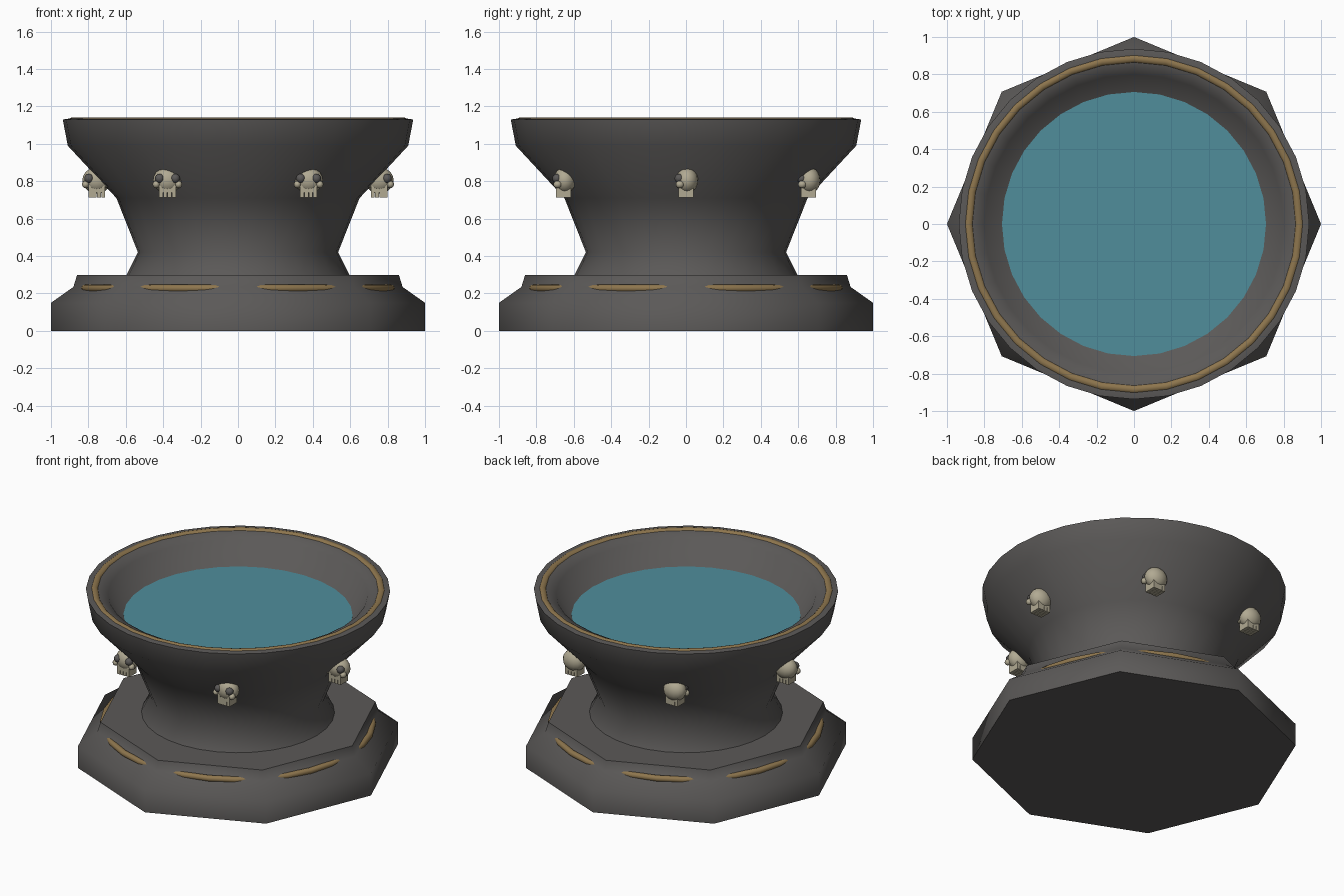
import bpy, bmesh, math
from mathutils import Matrix, Vector

cube = bpy.data.objects.get("Cube")
if cube:
    bpy.data.objects.remove(cube, do_unlink=True)


def material(name, color):
    m = bpy.data.materials.new(name)
    m.use_nodes = True
    rgba = (*color, 1)
    m.diffuse_color = rgba
    m.node_tree.nodes["Principled BSDF"].inputs["Base Color"].default_value = rgba
    return m


STONE = material("dark stone", (0.105, 0.1, 0.097))
GOLD = material("dull gold", (0.27, 0.18, 0.075))
WATER = material("teal water", (0.08, 0.27, 0.33))
BONE = material("bone", (0.44, 0.4, 0.29))


def finish(name, bm, mats, smooth=60):
    bmesh.ops.recalc_face_normals(bm, faces=bm.faces)
    mesh = bpy.data.meshes.new(name)
    bm.to_mesh(mesh)
    bm.free()
    for m in mats:
        mesh.materials.append(m)
    obj = bpy.data.objects.new(name, mesh)
    bpy.context.collection.objects.link(obj)
    bpy.ops.object.select_all(action='DESELECT')
    obj.select_set(True)
    bpy.context.view_layer.objects.active = obj
    bpy.ops.object.shade_smooth_by_angle(angle=math.radians(smooth))
    return obj


def lathe(name, profile, sides, mat, cap=True):
    """Turn a (radius, height) profile around z."""
    bm = bmesh.new()
    rings = [[bm.verts.new((r * math.cos(math.tau * i / sides),
                            r * math.sin(math.tau * i / sides), z))
              for i in range(sides)] for r, z in profile]
    for a, b in zip(rings, rings[1:]):
        for i in range(sides):
            j = (i + 1) % sides
            bm.faces.new((a[i], a[j], b[j], b[i]))
    if cap:
        bm.faces.new(rings[0])
        bm.faces.new(rings[-1])
    return finish(name, bm, [mat])


def ring(name, major, minor, z):
    bpy.ops.mesh.primitive_torus_add(major_radius=major, minor_radius=minor,
                                     major_segments=32, minor_segments=12,
                                     location=(0, 0, z))
    obj = bpy.context.object
    obj.name = name
    obj.data.materials.append(GOLD)
    bpy.ops.object.shade_smooth_by_angle(angle=math.radians(60))


# Octagonal foot and flared bowl
lathe("foot", [(1, 0), (1, 0.15), (0.88, 0.235), (0.86, 0.3)], 8, STONE)
lathe("bowl", [(0.6, 0.29), (0.535, 0.42), (0.65, 0.71), (0.91, 0.99),
               (0.937, 1.13), (0.905, 1.135), (0.86, 1.13), (0.8, 1.1),
               (0.7, 0.95)], 32, STONE)
lathe("water", [(0.706, 0.955), (0.706, 0.96)], 32, WATER)

# Gold trims
ring("rim_trim", 0.885, 0.025, 1.117)
ring("foot_trim", 0.83, 0.02, 0.227)


def ball(bm, center, size, index=0, u=16, v=10):
    mat = Matrix.LocRotScale(Vector(center), None, Vector(size))
    made = bmesh.ops.create_uvsphere(bm, u_segments=u, v_segments=v,
                                     radius=1, matrix=mat)
    for vert in made["verts"]:
        for f in vert.link_faces:
            f.material_index = index


def box(bm, center, size):
    mat = Matrix.LocRotScale(Vector(center), None, Vector(size))
    bmesh.ops.create_cube(bm, size=1, matrix=mat)


# Skull ornament, facing the front
def skull(name, x, y):
    bm = bmesh.new()
    ball(bm, (0, 0.005, 0.805), (0.077, 0.06, 0.07))
    for s in (-1, 1):
        ball(bm, (s * 0.042, -0.036, 0.815), (0.025, 0.025, 0.025), 1, 12, 8)
        ball(bm, (s * 0.06, -0.033, 0.783), (0.019, 0.022, 0.02), 0, 12, 8)
    box(bm, (0, 0, 0.76), (0.09, 0.08, 0.04))
    for i in range(4):
        box(bm, ((i - 1.5) * 0.023, 0, 0.73), (0.021, 0.08, 0.036))
    bmesh.ops.translate(bm, verts=bm.verts, vec=(x, y, 0))
    finish(name, bm, [BONE, STONE], 40)


for i in range(6):
    a = math.tau * i / 6
    skull(f"skull_{i + 1}", 0.755 * math.cos(a), 0.755 * math.sin(a))
